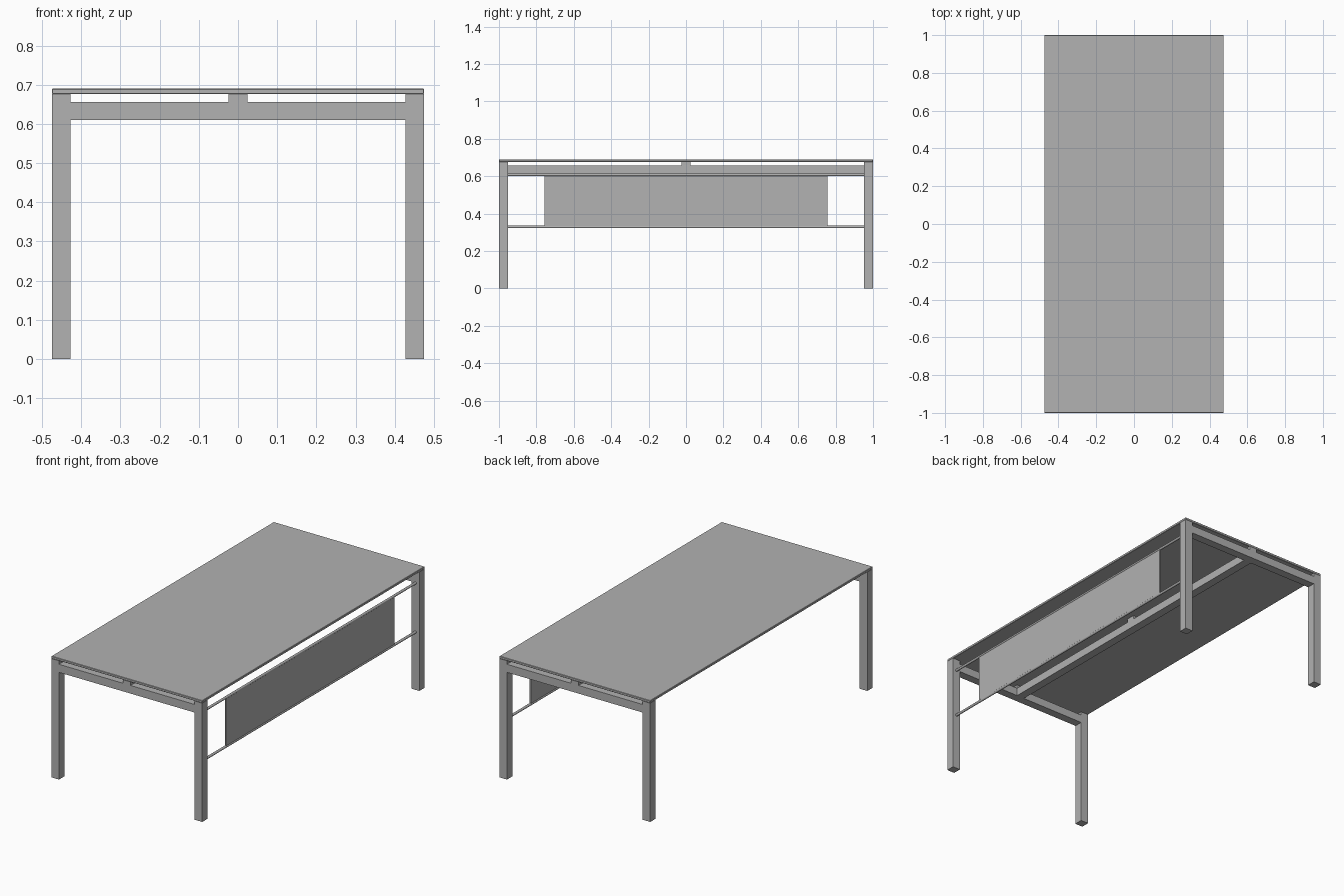
import bpy
import math

if "Cube" in bpy.data.objects:
    bpy.data.objects.remove(bpy.data.objects["Cube"])

grey = bpy.data.materials.new("satin grey")
grey.diffuse_color = (0.445, 0.445, 0.445, 1)
grey.use_nodes = True
grey.node_tree.nodes["Principled BSDF"].inputs["Base Color"].default_value = grey.diffuse_color


def finish(ob, name):
    ob.name = name
    ob.data.materials.append(grey)
    return ob


def box(name, x, y, z):
    """Box from (min, max) ranges on each axis."""
    bpy.ops.mesh.primitive_cube_add(size=1, location=[(a + b) / 2 for a, b in (x, y, z)])
    ob = bpy.context.object
    ob.scale = [b - a for a, b in (x, y, z)]
    bpy.ops.object.transform_apply(location=False, rotation=False, scale=True)
    return finish(ob, name)


def rod(name, x, z, radius, length):
    """Round bar running along y."""
    bpy.ops.mesh.primitive_cylinder_add(vertices=24, radius=radius, depth=length,
                                        location=(x, 0, z), rotation=(math.pi / 2, 0, 0))
    bpy.ops.object.shade_smooth_by_angle()
    return finish(bpy.context.object, name)


HX, HY, W = 0.475, 1.0, 0.048          # half width, half length, tube width
RAIL_LOW, RAIL_HIGH, LEG_TOP, TOP = 0.61, 0.656, 0.676, 0.69
h = W / 2

# Table top with a fine eased edge
top = box("table_top", (-HX, HX), (-HY, HY), (LEG_TOP, TOP))
bevel = top.modifiers.new("eased edge", 'BEVEL')
bevel.width = 0.002
bevel.segments = 1

# Legs, end rails and the spacers above the end rails
for sy, end in ((-1, "front"), (1, "back")):
    y = sorted((sy * HY, sy * (HY - W)))
    for sx, side in ((-1, "left"), (1, "right")):
        box(f"{end}_{side}_leg", sorted((sx * HX, sx * (HX - W))), y, (0, LEG_TOP))
    box(f"{end}_rail", (-HX + W, HX - W), y, (RAIL_LOW, RAIL_HIGH))
    box(f"{end}_spacer", (-h, h), y, (RAIL_HIGH, LEG_TOP))

# Long central beam and its middle spacer
box("central_beam", (-h, h), (-HY + W, HY - W), (RAIL_LOW, RAIL_HIGH))
box("middle_spacer", (-h, h), (-h, h), (RAIL_HIGH, LEG_TOP))

# Modesty panel held between two rods on the right side
RX = HX - h
rod("upper_rod", RX, 0.608, 0.007, 2 * (HY - W))
rod("lower_rod", RX, 0.329, 0.007, 2 * (HY - W))
box("modesty_panel", (RX - 0.004, RX + 0.004), (-0.757, 0.757), (0.325, 0.608))
